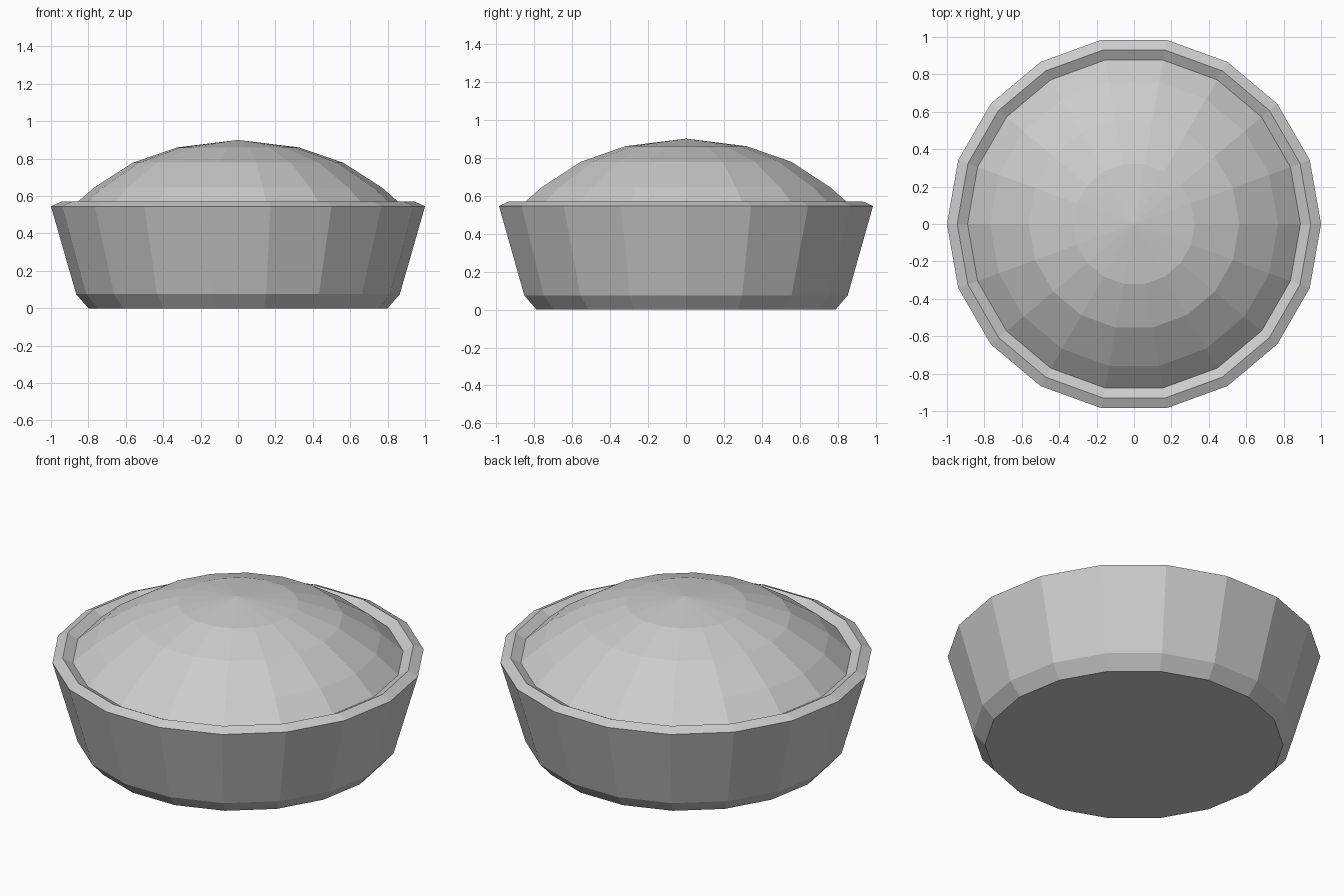
import bpy, bmesh
from math import cos, sin, tau

if "Cube" in bpy.data.objects:
    bpy.data.objects.remove(bpy.data.objects["Cube"])

SIDES = 18


def lathe(name, profile, cap_bottom=False, apex=None):
    """Spin (radius, z) points into flat-faced rings, with an optional base or tip."""
    bm = bmesh.new()
    rings = [[bm.verts.new((r * cos(tau * i / SIDES), r * sin(tau * i / SIDES), z))
              for i in range(SIDES)] for r, z in profile]
    for low, high in zip(rings, rings[1:]):
        for i in range(SIDES):
            j = (i + 1) % SIDES
            bm.faces.new((low[i], low[j], high[j], high[i]))
    if cap_bottom:
        bm.faces.new(rings[0][::-1])
    if apex is not None:
        tip = bm.verts.new((0, 0, apex))
        for i in range(SIDES):
            bm.faces.new((rings[-1][i], rings[-1][(i + 1) % SIDES], tip))
    mesh = bpy.data.meshes.new(name)
    bm.to_mesh(mesh)
    bm.free()
    obj = bpy.data.objects.new(name, mesh)
    bpy.context.collection.objects.link(obj)
    return obj


# Flared dish: flat base, chamfered foot, sloping wall and bevelled rim
lathe("dish", [(0.80, 0), (0.865, 0.075), (1.0, 0.545), (0.945, 0.57), (0.89, 0.54)],
      cap_bottom=True)

# Domed top sitting inside the rim
lathe("domed_top", [(0.89, 0.54), (0.77, 0.645), (0.563, 0.778), (0.325, 0.86)],
      apex=0.90)
